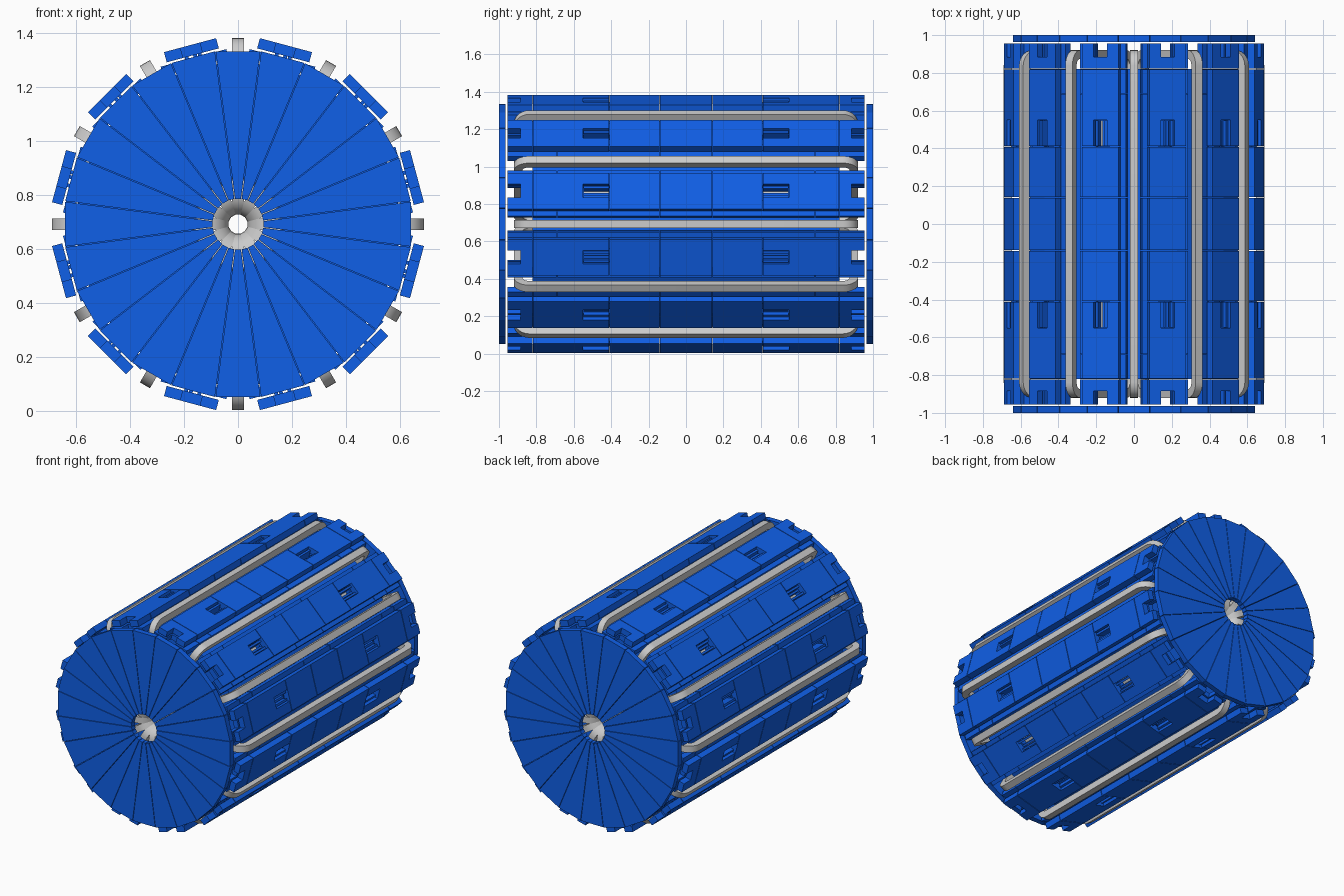
import bpy, bmesh, math
from mathutils import Matrix, Vector

if "Cube" in bpy.data.objects:
    bpy.data.objects.remove(bpy.data.objects["Cube"])

CZ = 0.693          # height of the drum axis
GAP = 0.002         # half the seam between segments
blue = bpy.data.materials.new("blue")
blue.diffuse_color = (0.005, 0.115, 0.80, 1)
blue.use_nodes = True
blue.node_tree.nodes["Principled BSDF"].inputs["Base Color"].default_value = blue.diffuse_color


def make_mesh(name, bm, mat=None):
    bmesh.ops.recalc_face_normals(bm, faces=bm.faces)
    me = bpy.data.meshes.new(name)
    bm.to_mesh(me)
    bm.free()
    if mat:
        me.materials.append(mat)
    return me


def place(name, me, deg=0):
    """Local x is radial, y is the axis, z is tangential; turn about the axis."""
    ob = bpy.data.objects.new(name, me)
    bpy.context.collection.objects.link(ob)
    ob.matrix_world = Matrix.Translation((0, 0, CZ)) @ Matrix.Rotation(-math.radians(deg), 4, 'Y')
    return ob


def box(bm, r, y, u):
    c = [(a + b) / 2 for a, b in (r, y, u)]
    s = [b - a for a, b in (r, y, u)]
    bmesh.ops.create_cube(bm, size=1, matrix=Matrix.Translation(c) @ Matrix.Diagonal((*s, 1)))


def prism(bm, bottom, offset):
    """Extrude a closed planar outline along an offset."""
    f = bm.faces.new([bm.verts.new(p) for p in bottom])
    new = bmesh.ops.extrude_face_region(bm, geom=[f])["geom"]
    bmesh.ops.translate(bm, vec=offset, verts=[v for v in new if isinstance(v, bmesh.types.BMVert)])


def layer(bm, r, h, seams, w=0.037):
    """Segmented long panel with two windows and a notch at each end."""
    win, notch, end = (0.41, 0.55), 0.885, 0.957
    edges = [-end] + [-s for s in reversed(seams)] + seams + [end]
    for a, b in zip(edges, edges[1:]):
        a, b = a + GAP, b - GAP
        for u in ((-h, -w), (w, h)):
            box(bm, r, (a, b), u)
        # centre strip, interrupted by windows and end notches
        cuts = [(-9, -notch), (-win[1], -win[0]), win, (notch, 9)]
        for (_, lo), (hi, _) in zip(cuts, cuts[1:]):
            y0, y1 = max(a, lo), min(b, hi)
            if y1 - y0 > 0.005:
                box(bm, r, (y0, y1), (-w, w))


# outer cover panels
bm = bmesh.new()
layer(bm, (0.648, 0.687), 0.1, [0.14, 0.41, 0.82])
cover = make_mesh("cover_panel", bm, blue)

# wider panels underneath
bm = bmesh.new()
layer(bm, (0.603, 0.638), 0.126, [0.14, 0.69, 0.82])
under = make_mesh("under_panel", bm, blue)

# stepped slats inside the windows
bm = bmesh.new()
for s in (-1, 1):
    y = sorted((s * 0.412, s * 0.548))
    for u, top in ((-0.026, 0.67), (-0.008, 0.65), (0.024, 0.672)):
        box(bm, (0.59, top), y, (u - 0.007, u + 0.007))
slats = make_mesh("window_slats", bm, blue)

# grey floor of the windows
bm = bmesh.new()
for s in (-1, 1):
    box(bm, (0.585, 0.607), sorted((s * 0.412, s * 0.548)), (-0.036, 0.036))
floor = make_mesh("window_floor", bm)


def rounded(r0, r1, hy, rad, n=7):
    pts = []
    for k, (cx, cy) in enumerate(((r1 - rad, hy - rad), (r0 + rad, hy - rad),
                                  (r0 + rad, rad - hy), (r1 - rad, rad - hy))):
        for i in range(n + 1):
            a = math.radians(90 * (k + i / n))
            pts.append((cx + rad * math.cos(a), cy + rad * math.sin(a)))
    return pts


# closed coil loop running along the outside and back through the centre
bm = bmesh.new()
T, W = 0.045, 0.0215
outer = rounded(0.035, 0.69, 0.92, 0.082)
inner = rounded(0.035 + T, 0.69 - T, 0.92 - T, 0.082 - T)
rings = [[bm.verts.new((x, y, z)) for x, y in p]
         for p, z in ((outer, -W), (outer, W), (inner, W), (inner, -W))]
n = len(outer)
for k in range(4):
    A, B = rings[k], rings[(k + 1) % 4]
    for i in range(n):
        bm.faces.new((A[i], A[(i + 1) % n], B[(i + 1) % n], B[i]))
coil_me = make_mesh("coil", bm)

for i in range(12):
    a = 30 * i
    coil = place(f"coil_{i + 1}", coil_me, a)
    for label, me in (("cover_panel", cover), ("under_panel", under),
                      ("window_slats", slats), ("window_floor", floor)):
        place(f"{label}_{i + 1}", me, a + 15)
bpy.context.view_layer.objects.active = coil
coil.select_set(True)
bpy.ops.object.shade_smooth_by_angle(angle=math.radians(30))

# end plates made of 24 wedges
half = math.tan(math.radians(7.5))
bm = bmesh.new()
r0, r1, g = 0.094, 0.641, 0.0015
outline = [(r0, 0, -r0 * half + g), (r1, 0, -r1 * half + g),
           (r1, 0, r1 * half - g), (r0, 0, r0 * half - g)]
for k in range(24):
    rot = Matrix.Rotation(math.radians(15 * k), 3, 'Y')
    prism(bm, [rot @ Vector(p) for p in outline], (0, 0.036, 0))
plate = make_mesh("end_plate", bm, blue)
place("end_plate_back", plate).location.y = 0.964
place("end_plate_front", plate).location.y = -1.0

# ring-shaped inner vessel held inside the coils
bm = bmesh.new()
profile = [(0.1, -0.82), (0.598, -0.82), (0.598, 0.82), (0.1, 0.82)]
rows = []
for k in range(24):
    a = math.radians(15 * k + 7.5)
    rows.append([bm.verts.new((r * math.cos(a), y, r * math.sin(a))) for r, y in profile])
for k in range(24):
    A, B = rows[k], rows[(k + 1) % 24]
    for j in range(4):
        bm.faces.new((A[j], A[(j + 1) % 4], B[(j + 1) % 4], B[j]))
place("inner_vessel", make_mesh("inner_vessel", bm, blue))
